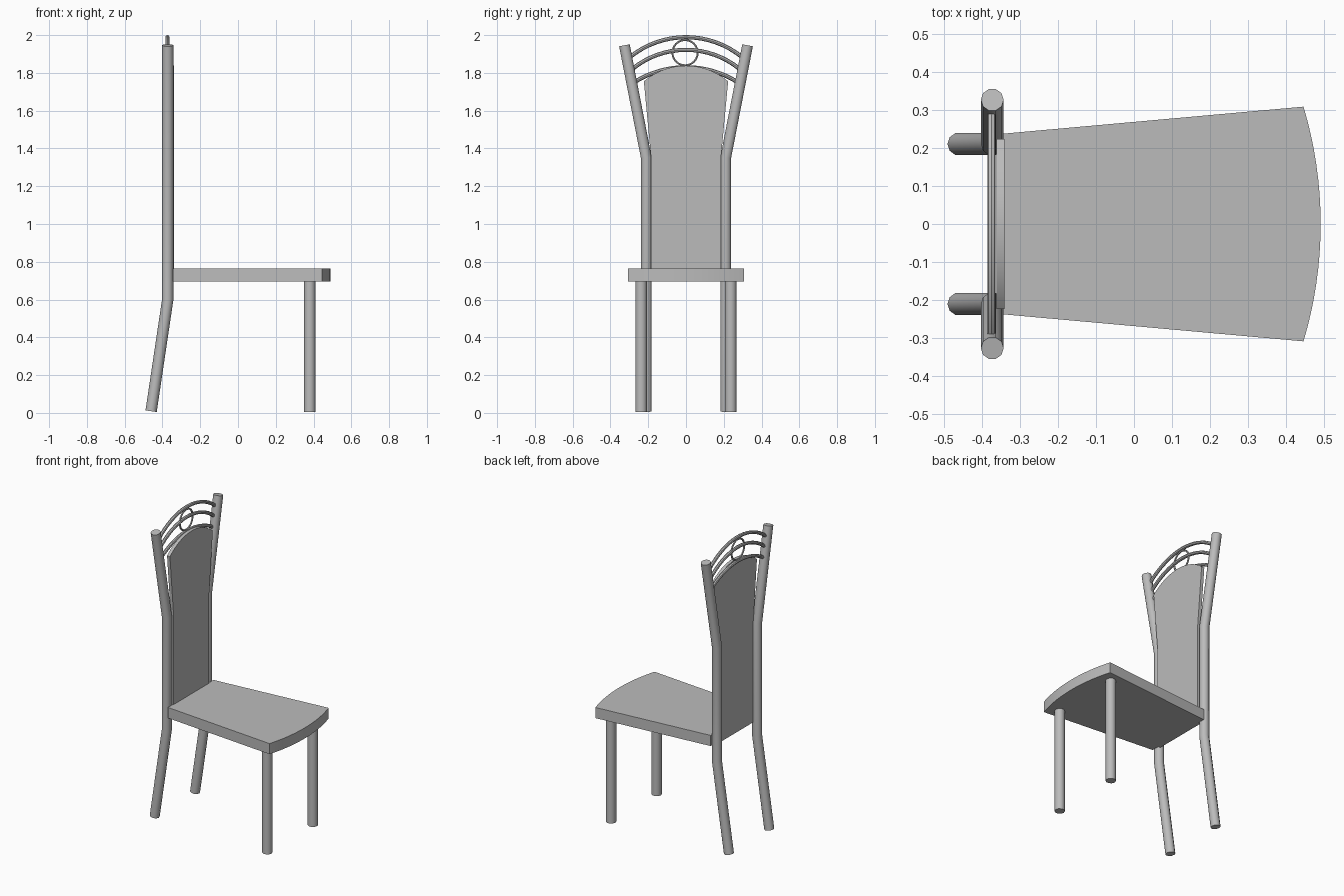
import bpy, bmesh, math
from mathutils import Vector

cube = bpy.data.objects.get("Cube")
if cube:
    bpy.data.objects.remove(cube, do_unlink=True)

grey = bpy.data.materials.new("light_grey")
grey.use_nodes = True
grey.diffuse_color = (0.5, 0.5, 0.5, 1)
grey.node_tree.nodes["Principled BSDF"].inputs["Base Color"].default_value = (0.5, 0.5, 0.5, 1)


def finish(name, bm):
    bmesh.ops.recalc_face_normals(bm, faces=bm.faces)
    mesh = bpy.data.meshes.new(name)
    bm.to_mesh(mesh)
    bm.free()
    mesh.materials.append(grey)
    obj = bpy.data.objects.new(name, mesh)
    bpy.context.collection.objects.link(obj)
    bpy.ops.object.select_all(action='DESELECT')
    obj.select_set(True)
    bpy.context.view_layer.objects.active = obj
    bpy.ops.object.shade_smooth_by_angle(angle=math.radians(40))
    return obj


def tube(name, path, radius, sides=10, closed=False):
    """Sweep a round section along a path, mitred at the bends."""
    pts = [Vector(p) for p in path]
    n = len(pts)
    bm = bmesh.new()
    rings = []
    for i, p in enumerate(pts):
        before = pts[i - 1] if i > 0 or closed else p
        after = pts[(i + 1) % n] if i < n - 1 or closed else p
        t = ((p - before).normalized() + (after - p).normalized()).normalized()
        u = (Vector((1, 0, 0)) - t * t.x).normalized()
        v = t.cross(u)
        angles = [2 * math.pi * k / sides for k in range(sides)]
        rings.append([bm.verts.new(p + radius * (u * math.cos(a) + v * math.sin(a))) for a in angles])
    pairs = list(zip(rings, rings[1:])) + ([(rings[-1], rings[0])] if closed else [])
    for a, b in pairs:
        for k in range(sides):
            j = (k + 1) % sides
            bm.faces.new((a[k], a[j], b[j], b[k]))
    if not closed:
        bm.faces.new(rings[0])
        bm.faces.new(rings[-1])
    return finish(name, bm)


def slab(name, outline, offset):
    """Extrude a flat outline by an offset."""
    bm = bmesh.new()
    face = bm.faces.new([bm.verts.new(p) for p in outline])
    geom = bmesh.ops.extrude_face_region(bm, geom=[face], use_keep_orig=True)["geom"]
    moved = [g for g in geom if isinstance(g, bmesh.types.BMVert)]
    bmesh.ops.translate(bm, verts=moved, vec=offset)
    return finish(name, bm)


def arch(half, low, high, steps=16):
    """Circular arc from -half to half, rising from low to high."""
    rise = high - low
    r = (half * half + rise * rise) / (2 * rise)
    span = math.asin(half / r)
    angles = [span * (2 * i / steps - 1) for i in range(steps + 1)]
    return [(r * math.sin(a), high - r + r * math.cos(a)) for a in angles]


# Seat: tapered towards the back, bowed at the front
front_edge = [(x, y, 0.695) for y, x in arch(0.308, 0.445, 0.49)]
slab("seat", front_edge + [(-0.345, 0.237, 0.695), (-0.345, -0.237, 0.695)], (0, 0, 0.07))

# Back panel: straight low down, flared above, arched top
top_edge = [(-0.361, y, z) for y, z in arch(0.223, 1.755, 1.838)]
sides = [(0.185, 1.35), (0.185, 0.695), (-0.185, 0.695), (-0.185, 1.35)]
slab("back_panel", top_edge + [(-0.361, y, z) for y, z in sides], (0.021, 0, 0))

# Legs and posts
for side, s in (("left", 1), ("right", -1)):
    tube(side + "_front_leg", [(0.38, 0.237 * s, 0.004), (0.38, 0.237 * s, 0.7)], 0.031)
    tube(side + "_back_post", [(-0.46, 0.21 * s, 0.009), (-0.372, 0.21 * s, 0.6),
                               (-0.372, 0.21 * s, 1.35), (-0.372, 0.326 * s, 1.946)], 0.03)

# Arched rails between the posts
for name, half, low, high in (("lower_rail", 0.275, 1.75, 1.83),
                              ("middle_rail", 0.285, 1.82, 1.922),
                              ("upper_rail", 0.295, 1.885, 1.989)):
    tube(name, [(-0.374, y, z) for y, z in arch(half, low, high)], 0.011, 8)

# Ring ornament in the middle of the rails
ring = [2 * math.pi * i / 24 for i in range(24)]
tube("ring", [(-0.374, 0.067 * math.cos(a) - 0.005, 1.907 + 0.067 * math.sin(a)) for a in ring],
     0.006, 6, closed=True)
